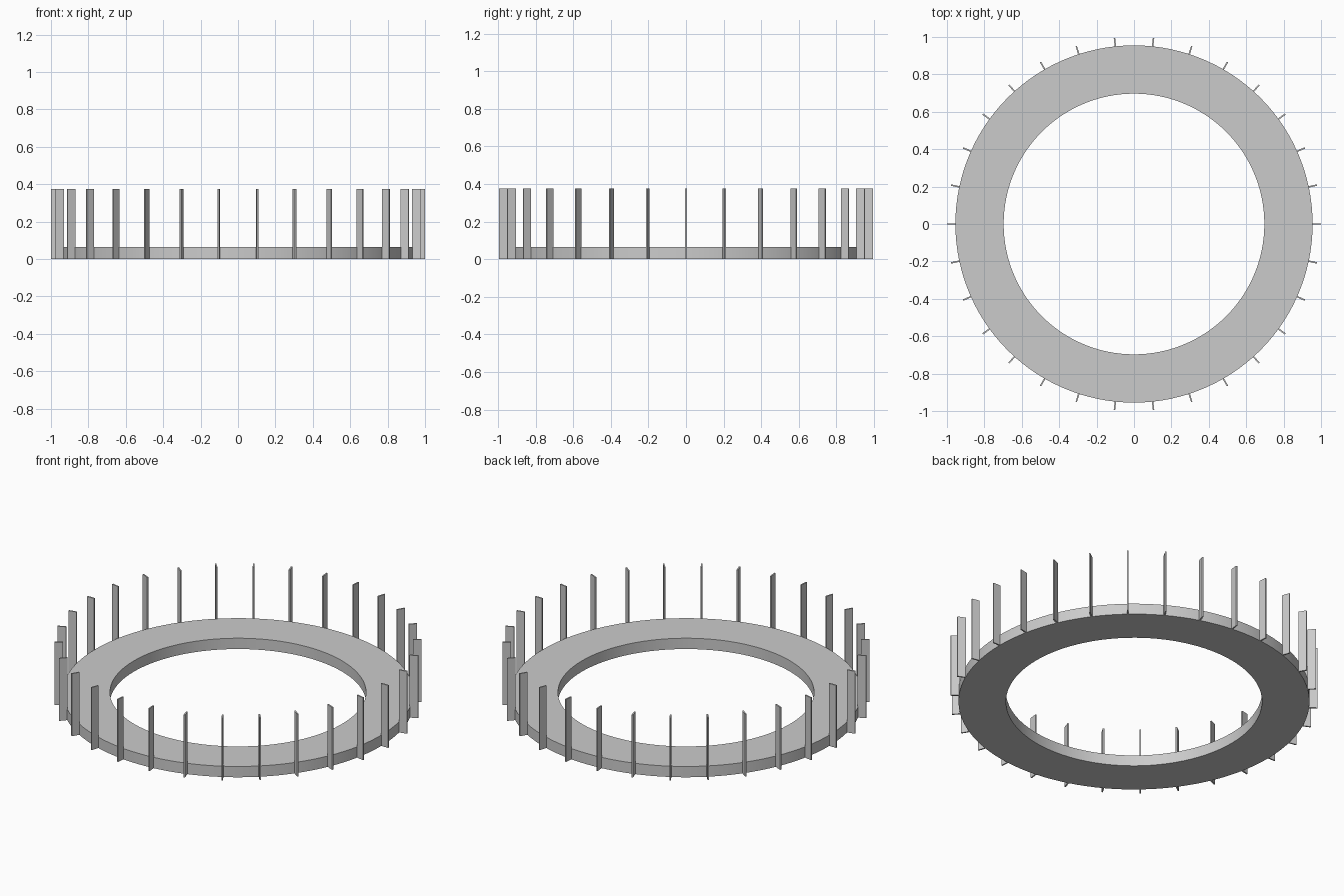
import bpy, bmesh, math
from mathutils import Matrix

if "Cube" in bpy.data.objects:
    bpy.data.objects.remove(bpy.data.objects["Cube"])

R_IN, R_OUT, RING_H = 0.697, 0.955, 0.065
FIN_IN, FIN_OUT, FIN_H, FIN_T = 0.953, 1.0, 0.375, 0.008
FINS, SEGMENTS = 30, 120


def make_object(name, bm):
    bmesh.ops.recalc_face_normals(bm, faces=bm.faces)
    mesh = bpy.data.meshes.new(name)
    bm.to_mesh(mesh)
    bm.free()
    obj = bpy.data.objects.new(name, mesh)
    bpy.context.collection.objects.link(obj)
    return obj


# Flat base ring: rectangular section revolved around z
bm = bmesh.new()
section = [(R_IN, 0), (R_OUT, 0), (R_OUT, RING_H), (R_IN, RING_H)]
rows = []
for i in range(SEGMENTS):
    a = 2 * math.pi * i / SEGMENTS
    rows.append([bm.verts.new((r * math.cos(a), r * math.sin(a), z)) for r, z in section])
for i in range(SEGMENTS):
    p, q = rows[i], rows[(i + 1) % SEGMENTS]
    for j in range(4):
        k = (j + 1) % 4
        bm.faces.new((p[j], q[j], q[k], p[k]))
ring = make_object("base_ring", bm)
bpy.context.view_layer.objects.active = ring
ring.select_set(True)
bpy.ops.object.shade_smooth_by_angle()

# Thin upright radial fins around the rim
bm = bmesh.new()
size = Matrix.Diagonal((FIN_OUT - FIN_IN, FIN_T, FIN_H, 1))
place = Matrix.Translation(((FIN_IN + FIN_OUT) / 2, 0, FIN_H / 2))
for i in range(FINS):
    turn = Matrix.Rotation(2 * math.pi * i / FINS, 4, 'Z')
    bmesh.ops.create_cube(bm, size=1, matrix=turn @ place @ size)
make_object("rim_fins", bm)
